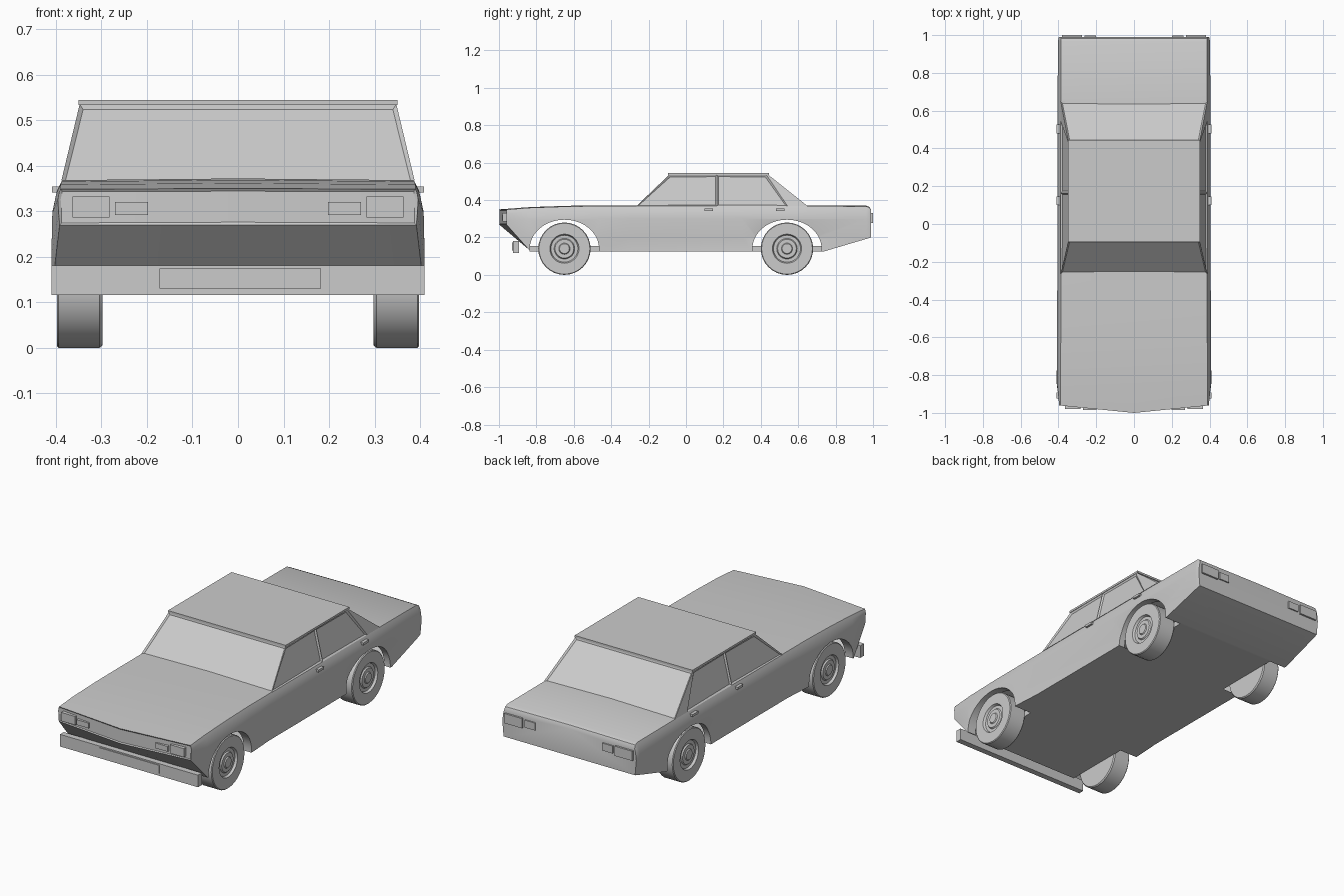
import bpy, bmesh
from math import sin, cos, pi
from mathutils import Vector

if "Cube" in bpy.data.objects:
    bpy.data.objects.remove(bpy.data.objects["Cube"])

AXLES = (-0.65, 0.54)


def finish(bm, name, smooth=None):
    bmesh.ops.recalc_face_normals(bm, faces=bm.faces[:])
    me = bpy.data.meshes.new(name)
    bm.to_mesh(me)
    bm.free()
    ob = bpy.data.objects.new(name, me)
    bpy.context.collection.objects.link(ob)
    bpy.ops.object.select_all(action='DESELECT')
    bpy.context.view_layer.objects.active = ob
    ob.select_set(True)
    if smooth:
        bpy.ops.object.shade_smooth_by_angle(angle=smooth)
    return ob


def box(name, x, y, z):
    bm = bmesh.new()
    bmesh.ops.create_cube(bm, size=1)
    for v in bm.verts:
        v.co = [(a + b) / 2 + c * (b - a) for c, (a, b) in zip(v.co, (x, y, z))]
    return finish(bm, name)


def pair(name, x, y, z):
    box(name + "_right", x, y, z)
    box(name + "_left", (-x[1], -x[0]), y, z)


def loft(bm, rows, closed=False):
    rows = [[bm.verts.new(p) for p in r] for r in rows]
    n = len(rows[0])
    for a, b in zip(rows, rows[1:]):
        for i in range(n if closed else n - 1):
            j = (i + 1) % n
            bm.faces.new((a[i], a[j], b[j], b[i]))
    bm.faces.new(rows[0])
    bm.faces.new(rows[-1])


# body: lofted half sections (y, bottom, top, lower widths, shoulder), mirrored
stations = [
    (-1.00, .270, .350, (.392, .394, .396), .390),
    (-0.84, .135, .362, (.408, .410, .408), .390),
    (-0.65, .125, .369, (.410, .411, .408), .388),
    (-0.46, .125, .372, (.406, .406, .407), .386),
    (-0.30, .125, .372, (.396, .390, .406), .386),
    (0.30, .125, .372, (.396, .390, .406), .386),
    (0.54, .125, .372, (.400, .396, .406), .386),
    (0.965, .125, .370, (.396, .392, .402), .386),
    (0.982, .125, .362, (.395, .391, .400), .386),
    (0.990, .125, .345, (.394, .390, .398), .388),
]
rows = []
for y, zb, zt, (w0, w1, w2), ws in stations:
    section = [(0, 0), (w0, 0), (w1, .31), (w2, .71), ((w2 + ws) / 2, .9), (ws, .985), (0, 1)]
    v_nose = .1 if y == -1 else 0
    rows.append([(x, y + v_nose * x, zb + f * (zt - zb)) for x, f in section])
bm = bmesh.new()
loft(bm, rows)
bmesh.ops.mirror(bm, geom=bm.verts[:] + bm.edges[:] + bm.faces[:], axis='X', merge_dist=1e-4)
bmesh.ops.remove_doubles(bm, verts=bm.verts[:], dist=1e-4)
bmesh.ops.recalc_face_normals(bm, faces=bm.faces[:])
# rising tail underside
cut = bmesh.ops.bisect_plane(bm, geom=bm.verts[:] + bm.edges[:] + bm.faces[:],
                             plane_co=(0, .74, .126), plane_no=(0, .074, -.25), clear_outer=True)
bmesh.ops.holes_fill(bm, edges=[e for e in bm.edges if e.is_boundary], sides=0)
# sunken grille panel
nose = [f for f in bm.faces if f.normal.y < -.9 and f.calc_center_median().y < -.95]
bmesh.ops.inset_region(bm, faces=nose, thickness=.006, depth=-.004)
body = finish(bm, "body")

# wheel arches, cut through; only a lip is kept inside
for y0 in AXLES:
    arc = [(y0 + .185 * cos(pi * i / 20), .14 + .155 * sin(pi * i / 20)) for i in range(21)]
    arc += [(y0 - .185, .05), (y0 + .185, .05)]
    bm = bmesh.new()
    loft(bm, [[(x, y, z) for y, z in arc] for x in (-.5, -.36, .36, .5)], closed=True)
    cutter = finish(bm, "arch_cutter")
    mod = body.modifiers.new("arch", 'BOOLEAN')
    mod.operation, mod.solver, mod.object = 'DIFFERENCE', 'EXACT', cutter
    bpy.context.view_layer.objects.active = body
    bpy.ops.object.modifier_apply(modifier=mod.name)
    bpy.data.objects.remove(cutter)
bm = bmesh.new()
bm.from_mesh(body.data)
inner = []
for f in bm.faces:
    c = f.calc_center_median()
    for y0 in AXLES:
        if abs(c.x) < .3 and c.z > .128 and ((c.y - y0) / .185) ** 2 + ((c.z - .14) / .155) ** 2 < 1.03:
            inner.append(f)
bmesh.ops.delete(bm, geom=inner, context='FACES')
bm.to_mesh(body.data)
bm.free()
bpy.ops.object.select_all(action='DESELECT')
body.select_set(True)
bpy.context.view_layer.objects.active = body
bpy.ops.object.shade_smooth_by_angle(angle=.5)

# floor between the wheels
for label, y0 in zip(("front", "rear"), AXLES):
    box(label + "_floor", (-.3, .3), (y0 - .187, y0 + .187), (.125, .155))

# cabin with recessed windows
bm = bmesh.new()
bmesh.ops.create_cube(bm, size=2)
for v in bm.verts:
    top, back = v.co.z > 0, v.co.y > 0
    y = (.44 if back else -.09) if top else (.65 if back else -.265)
    v.co = (v.co.x * (.348 if top else .388), y, .535 if top else .368)
bm.normal_update()
for co, no in (((0, .165, 0), (0, 1, 0)), ((0, .43, .535), (0, .163, .11))):
    sides = [f for f in bm.faces if abs(f.normal.x) > .7]
    geom = sides + list({e for f in sides for e in f.edges}) + list({v for f in sides for v in f.verts})
    bmesh.ops.bisect_plane(bm, geom=geom, plane_co=co, plane_no=Vector(no).normalized())
    bm.normal_update()
panes = [f for f in bm.faces if abs(f.normal.y) > .4
         or (abs(f.normal.x) > .7 and f.calc_center_median().y < .45)]
bmesh.ops.inset_individual(bm, faces=panes, thickness=.012, depth=-.007)
finish(bm, "cabin")
box("roof", (-.35, .35), (-.095, .445), (.534, .545))

# wheels: turned profile of (distance outward, radius)
profile = [(.0, .06), (.0, .135), (.006, .14), (.096, .14), (.1, .136), (.1, .078),
           (.088, .072), (.088, .055), (.095, .05), (.095, .03), (.1, .026)]
for label, y0 in zip(("front", "rear"), AXLES):
    for side, s in (("right", 1), ("left", -1)):
        bm = bmesh.new()
        loft(bm, [[(s * (.298 + d), y0 + r * cos(2 * pi * i / 32), .14 + r * sin(2 * pi * i / 32))
                   for i in range(32)] for d, r in profile], closed=True)
        finish(bm, f"{label}_{side}_wheel", .5)

# front bumper and blank plate
box("front_bumper", (-.41, .41), (-.925, -.893), (.116, .181))
box("front_plate", (-.172, .182), (-.929, -.92), (.13, .174))

# lights
pair("headlight", (.282, .364), (-.95, -.98), (.286, .332))
pair("indicator", (.198, .27), (-.95, -.984), (.292, .32))
pair("tail_light", (.275, .38), (.98, 1.0), (.278, .33))
pair("reverse_light", (.2, .262), (.98, .997), (.285, .325))

# door handles
pair("front_handle", (.385, .409), (.1, .145), (.341, .354))
pair("rear_handle", (.385, .409), (.48, .527), (.341, .354))
